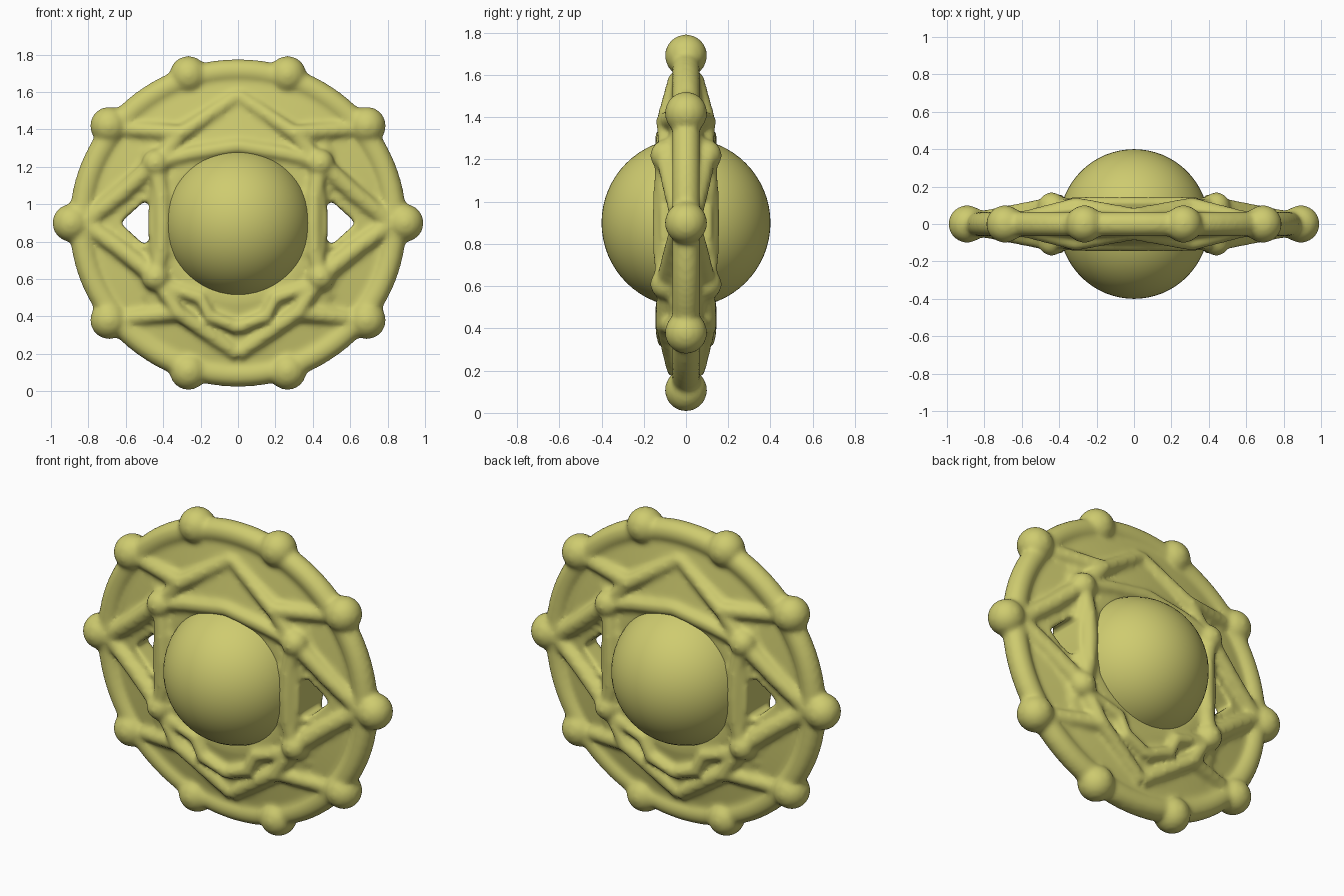
import bpy, bmesh
from math import sin, cos, pi, radians, hypot
from mathutils import Vector

if "Cube" in bpy.data.objects:
    bpy.data.objects.remove(bpy.data.objects["Cube"])

CZ = 0.9
mat = bpy.data.materials.new("olive_yellow")
mat.diffuse_color = (0.62, 0.60, 0.16, 1)
mat.use_nodes = True
mat.node_tree.nodes["Principled BSDF"].inputs["Base Color"].default_value = mat.diffuse_color
bm = bmesh.new()


def ball(p, r):
    g = bmesh.ops.create_uvsphere(bm, u_segments=24, v_segments=14, radius=r)
    bmesh.ops.translate(bm, verts=g['verts'], vec=p)


def tube(pts, r, closed=False, n=14):
    pts = [Vector(p) for p in pts]
    rings = []
    m = len(pts)
    for i, p in enumerate(pts):
        a = pts[i - 1] if (i or closed) else p
        b = pts[(i + 1) % m] if (i < m - 1 or closed) else p
        t = (b - a).normalized()
        u = t.cross(Vector((0, 1, 0))).normalized()
        w = t.cross(u)
        rings.append([bm.verts.new(p + r * (cos(2 * pi * k / n) * u + sin(2 * pi * k / n) * w))
                      for k in range(n)])
    for i in range(m if closed else m - 1):
        A, B = rings[i], rings[(i + 1) % m]
        for k in range(n):
            bm.faces.new((A[k], A[(k + 1) % n], B[(k + 1) % n], B[k]))
    if not closed:
        bm.faces.new(rings[0])
        bm.faces.new(rings[-1][::-1])
        for p in pts[1:-1]:
            ball(p, r)


def patch(a0, a1, inner, outer, depth, na, nr=14):
    """Closed polar slab, thickness given by depth(x, dz)."""
    closed = a1 - a0 > 6.28
    loops = []
    for i in range(na if closed else na + 1):
        a = a0 + (a1 - a0) * i / na
        r0, r1 = inner(a), outer(a)
        front, back = [], []
        for j in range(nr + 1):
            r = r0 + (r1 - r0) * j / nr
            x, z = r * cos(a), r * sin(a)
            h = depth(x, z)
            front.append(bm.verts.new((x, -h, CZ + z)))
            back.append(bm.verts.new((x, h, CZ + z)))
        loops.append(front + back[::-1])
    m = len(loops[0])
    for i in range(na):
        A, B = loops[i], loops[(i + 1) % len(loops)]
        for k in range(m):
            bm.faces.new((A[k], A[(k + 1) % m], B[(k + 1) % m], B[k]))
    if not closed:
        bm.faces.new(loops[0])
        bm.faces.new(loops[-1][::-1])


# outer ring with ten knobs
tube([(0.835 * cos(2 * pi * i / 80), 0, CZ + 0.81 * sin(2 * pi * i / 80)) for i in range(80)],
     0.067, True)
for s in (-1, 1):
    ball((s * 0.892, 0, CZ), 0.101)
    for t in (-1, 1):
        ball((s * 0.69, 0, CZ + t * 0.52), 0.101)
        ball((s * 0.265, 0, CZ + t * 0.792), 0.101)


# web between ring and core, open at the two side windows
def web_inner(a):
    c, s = abs(cos(a)), abs(sin(a))
    return 0.63 / (c + 1.1 * s) if s < sin(radians(13)) else 0.36


def web_depth(x, z):
    r = hypot(x, z)
    t = min(1, max(0, (r - 0.42) / 0.38))
    h = 0.115 - 0.075 * t
    if abs(x) > 0.5 and abs(z) < 0.5:
        h *= 0.8
    return h


patch(0, 2 * pi, web_inner, lambda a: 0.82, web_depth, 144)

# side walls hugging the core
for c in (0, pi):
    patch(c - 0.45, c + 0.45, lambda a: 0.34, lambda a: 0.48 / abs(cos(a)) ** 0.5,
          lambda x, z: 0.125, 16, 6)

# ridges and nodes, repeated front/back and left/right
for s in (-1, 1):
    for y in (-1, 1):
        def P(x, d, z):
            return (s * x, y * d, z)
        for z in (1.22, 0.61):
            ball(P(0.44, 0.095, z), 0.075)
            tube([P(0.44, 0.095, z), P(0.62, 0.06, 0.9 + (z - 0.9) * 0.5), P(0.82, 0.02, 0.9)], 0.05)
        # uprights beside the core
        tube([P(0.44, 0.10, 1.22), P(0.41, 0.11, 1.05), P(0.405, 0.115, 0.9),
              P(0.41, 0.11, 0.75), P(0.44, 0.10, 0.61)], 0.045)
        # upper arch and peak
        tube([P(0.44, 0.095, 1.22), P(0.25, 0.105, 1.27), P(0, 0.105, 1.31)], 0.042)
        tube([P(0.44, 0.09, 1.22), P(0.3, 0.10, 1.38), P(0, 0.045, 1.58)], 0.042)
        tube([P(0.3, 0.10, 1.38), P(0.69, 0, 1.41)], 0.045)
        # lower V, inner loop and branches
        tube([P(0.44, 0.095, 0.61), P(0.32, 0.105, 0.42), P(0, 0.05, 0.20)], 0.042)
        tube([P(0.42, 0.095, 0.57), P(0.2, 0.11, 0.5), P(0.15, 0.11, 0.40), P(0, 0.10, 0.34)], 0.038)
        tube([P(0.32, 0.09, 0.42), P(0.69, 0, 0.38)], 0.045)

bmesh.ops.recalc_face_normals(bm, faces=bm.faces)
me = bpy.data.meshes.new("ring_frame")
bm.to_mesh(me)
bm.free()
frame = bpy.data.objects.new("ring_frame", me)
bpy.context.collection.objects.link(frame)
me.materials.append(mat)
rm = frame.modifiers.new("fuse", 'REMESH')
rm.mode = 'VOXEL'
rm.voxel_size = 0.014
rm.use_smooth_shade = True
sm = frame.modifiers.new("soften", 'SMOOTH')
sm.factor = 0.5
sm.iterations = 8

# round core
bpy.ops.mesh.primitive_uv_sphere_add(segments=64, ring_count=32, radius=0.4, location=(0, 0, CZ))
core = bpy.context.object
core.name = "core_sphere"
core.data.materials.append(mat)
bpy.ops.object.shade_smooth()
